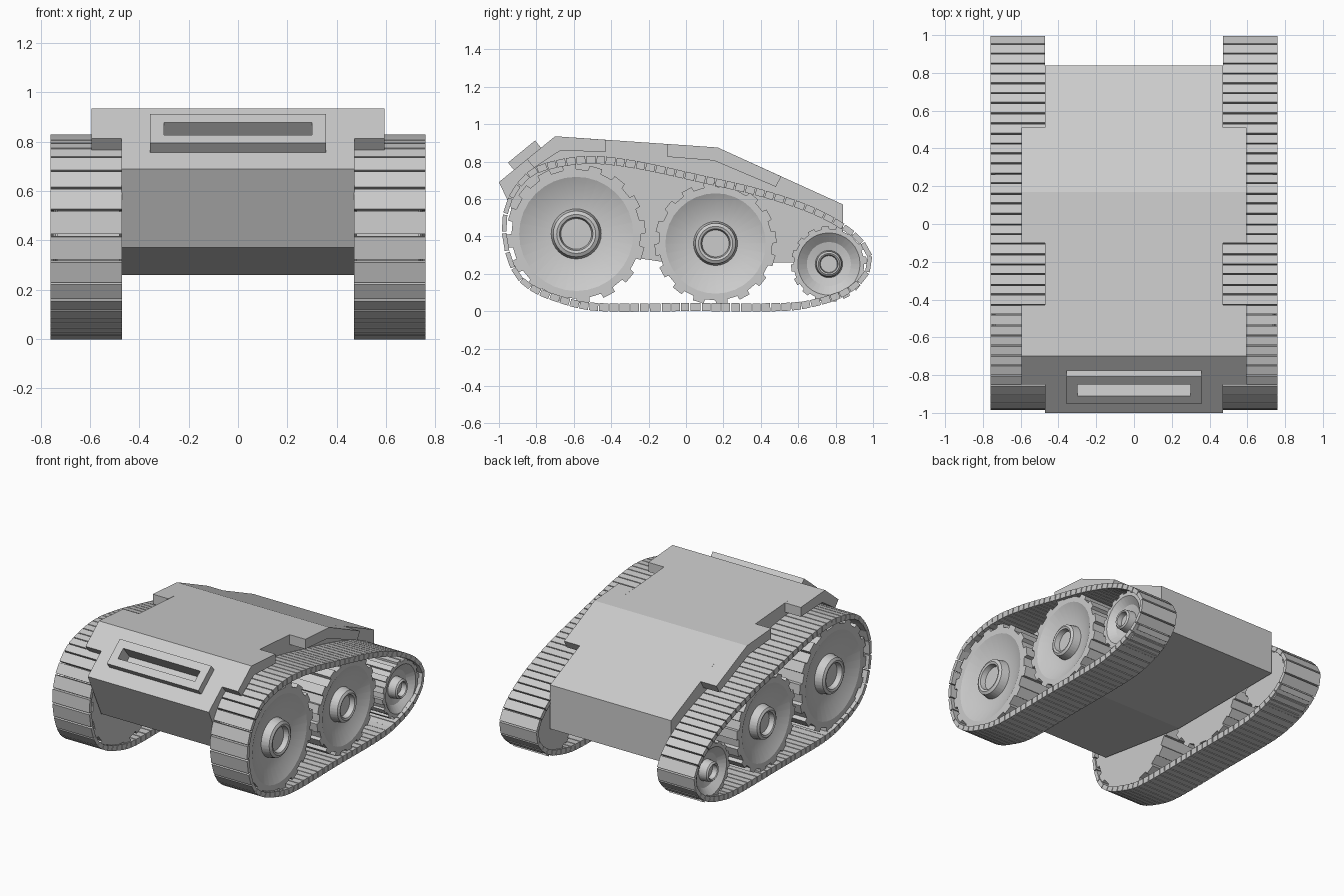
import bpy, bmesh, math
from mathutils import Vector

if "Cube" in bpy.data.objects:
    bpy.data.objects.remove(bpy.data.objects["Cube"], do_unlink=True)

# One grey for the whole vehicle
grey = bpy.data.materials.new("plain grey")
grey.use_nodes = True
grey.diffuse_color = (0.6, 0.6, 0.6, 1)
shader = next(n for n in grey.node_tree.nodes if n.type == 'BSDF_PRINCIPLED')
shader.inputs["Base Color"].default_value = grey.diffuse_color


def finish(bm, name):
    bmesh.ops.recalc_face_normals(bm, faces=bm.faces)
    mesh = bpy.data.meshes.new(name)
    bm.to_mesh(mesh)
    bm.free()
    mesh.materials.append(grey)
    obj = bpy.data.objects.new(name, mesh)
    bpy.context.collection.objects.link(obj)
    return obj


def activate(obj):
    bpy.ops.object.select_all(action='DESELECT')
    obj.select_set(True)
    bpy.context.view_layer.objects.active = obj


def add_prism(bm, profile, x0, x1):
    """Extrude a (y, z) outline from x0 to x1."""
    a = [bm.verts.new((x0, y, z)) for y, z in profile]
    b = [bm.verts.new((x1, y, z)) for y, z in profile]
    bm.faces.new(a)
    bm.faces.new(b[::-1])
    for i in range(len(a)):
        j = (i + 1) % len(a)
        bm.faces.new((a[i], b[i], b[j], a[j]))


def prism(name, profile, x0, x1):
    bm = bmesh.new()
    add_prism(bm, profile, x0, x1)
    return finish(bm, name)


# Hull and raised front plate
HULL = 0.472
hull = prism("hull", [(-1, .69), (-.7, .935), (.17, .875), (.84, .57),
                      (.84, .26), (-.1, .26), (-.85, .37)], -HULL, HULL)


def on_slope(s, h):
    """Point s along the sloping nose and h above it."""
    return (-1 + .775 * s - .633 * h, .69 + .633 * s + .775 * h)


def slope_block(name, s0, s1, h0, h1, half):
    return prism(name, [on_slope(s0, h0), on_slope(s1, h0),
                        on_slope(s1, h1), on_slope(s0, h1)], -half, half)


plate = slope_block("front_plate", .103, .29, 0, .05, .357)

# Viewing slot sunk through the plate into the hull
cutter = slope_block("slot_cutter", .157, .235, -.06, .07, .30)
cutter.hide_render = True
for obj in (hull, plate):
    mod = obj.modifiers.new("slot", 'BOOLEAN')
    mod.operation = 'DIFFERENCE'
    mod.solver = 'EXACT'
    mod.object = cutter
    activate(obj)
    bpy.ops.object.modifier_apply(modifier=mod.name)
bpy.data.objects.remove(cutter, do_unlink=True)

FRONT_FENDER = [(-.43, .916), (-.7, .935), (-.85, .8125), (-.812, .766), (-.67, .86), (-.43, .85)]
REAR_FENDER = [(-.1, .894), (.17, .875), (.51, .72), (.48, .665), (.15, .805), (-.1, .825)]

# Outer outline of the track loop
LOOP = [Vector(p) for p in (
    (-.985, .42), (-.955, .6), (-.84, .75), (-.68, .81), (-.49, .83), (-.25, .8),
    (.07, .73), (.39, .655), (.66, .565), (.85, .465), (.96, .367), (1, .27),
    (.96, .17), (.85, .08), (.69, .025), (.5, 0), (.02, 0), (-.46, 0),
    (-.68, .045), (-.84, .115), (-.935, .22))]


def smooth_loop(points, steps=40):
    out, n = [], len(points)
    for i in range(n):
        a, b, c, d = (points[(i + k) % n] for k in (-1, 0, 1, 2))
        for k in range(steps):
            t = k / steps
            out.append(.5 * (2 * b + (c - a) * t + (2 * a - 5 * b + 4 * c - d) * t * t
                             + (3 * b - a - 3 * c + d) * t ** 3))
    return out


def link_ends():
    """Divide the loop into links that lengthen where the track climbs."""
    pts = smooth_loop(LOOP)
    pts.append(pts[0])
    total = [0]
    for p, q in zip(pts, pts[1:]):
        d = q - p
        rise = abs(d.y) / max(d.length, 1e-6)
        total.append(total[-1] + d.length / (.054 + .05 * rise ** 3))
    count = round(total[-1])
    ends, i = [], 0
    for k in range(count):
        while total[i + 1] < k * total[-1] / count:
            i += 1
        ends.append(pts[i])
    return ends


def build_track(side):
    bm = bmesh.new()
    ends = link_ends()
    for p, q in zip(ends, ends[1:] + ends[:1]):
        along = (q - p).normalized()
        inward = Vector((along.y, -along.x)) * (.044 - .02 * abs(along.y))
        a, b = p.lerp(q, .06), p.lerp(q, .94)
        add_prism(bm, [a, b, b + inward, a + inward], side * .47, side * .76)
    return bm


# Toothed wheel: turned profile of (radius fraction, x), teeth on the rim rings
PROFILE = [(1, .48), (1, .735), (.82, .735), (.58, .695), (.36, .685),
           (.33, .74), (.28, .75), (.24, .745), (.22, .71)]
TEETH = 16


def build_wheel(name, side, y, z, radius):
    bm = bmesh.new()
    rings = []
    for frac, x in PROFILE:
        ring = []
        for k in range(TEETH):
            for step, root in ((0, .93), (.03, 1), (.5, 1), (.53, .93)):
                ang = math.tau * (k + step) / TEETH
                r = radius * frac * (root if frac == 1 else 1)
                ring.append(bm.verts.new((side * x, y + r * math.cos(ang), z + r * math.sin(ang))))
        rings.append(ring)
    n = len(rings[0])
    for a, b in zip(rings, rings[1:]):
        for i in range(n):
            j = (i + 1) % n
            bm.faces.new((a[i], a[j], b[j], b[i]))
    bm.faces.new(rings[0])
    bm.faces.new(rings[-1])
    wheel = finish(bm, name)
    activate(wheel)
    bpy.ops.object.shade_smooth_by_angle(angle=math.radians(20))


# Fenders, tracks and wheels on both sides
for label, side in (("left", 1), ("right", -1)):
    prism(label + "_front_fender", FRONT_FENDER, side * HULL, side * .595)
    prism(label + "_rear_fender", REAR_FENDER, side * HULL, side * .595)
    finish(build_track(side), label + "_track")
    build_wheel(label + "_front_wheel", side, -.587, .413, .372)
    build_wheel(label + "_middle_wheel", side, .158, .362, .327)
    build_wheel(label + "_rear_wheel", side, .764, .252, .203)
